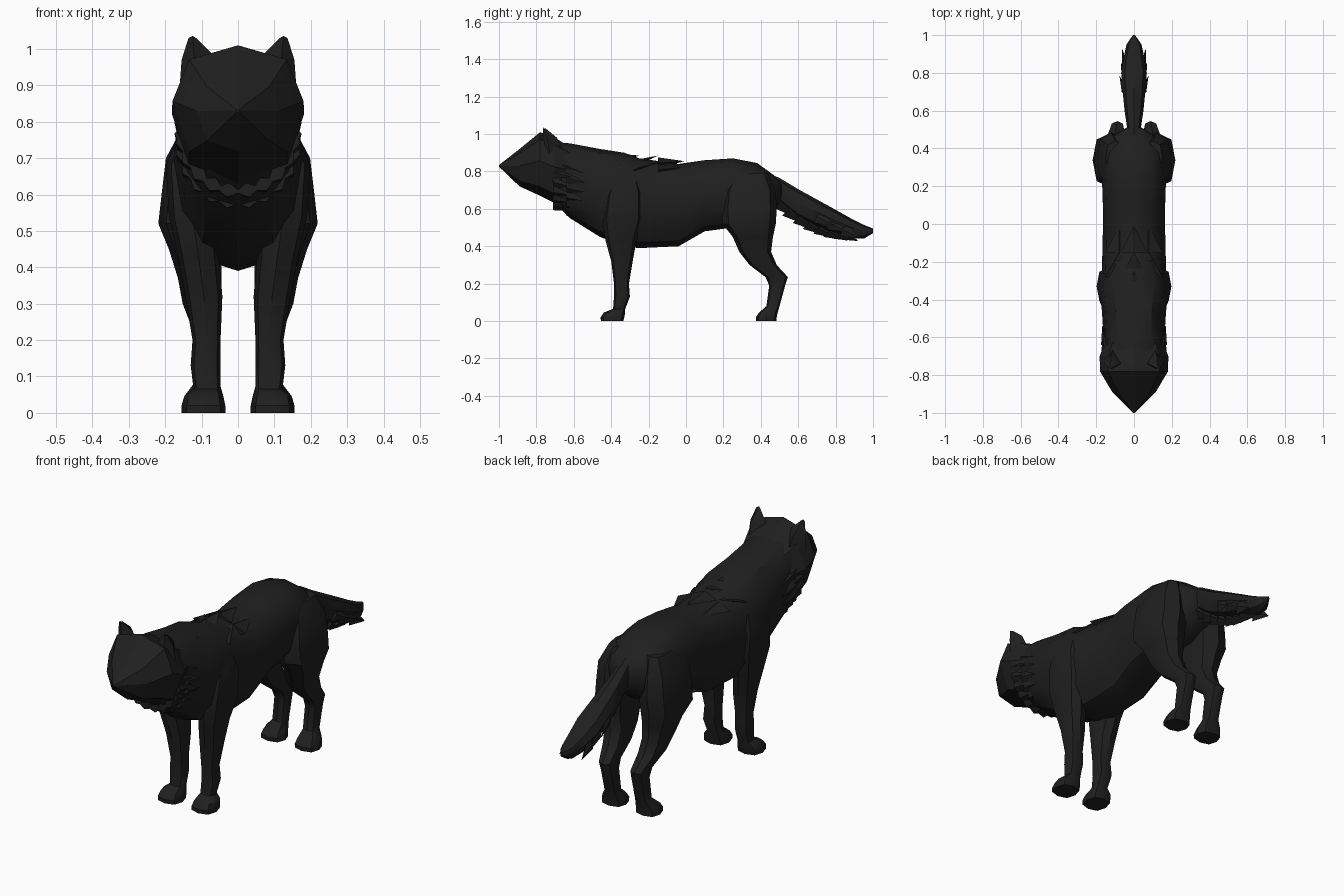
import bpy, bmesh, math
from mathutils import Vector

default = bpy.data.objects.get("Cube")
if default:
    bpy.data.objects.remove(default, do_unlink=True)

fur = bpy.data.materials.new("black_fur")
fur.use_nodes = True
fur.diffuse_color = (0.014, 0.014, 0.014, 1)
shader = fur.node_tree.nodes["Principled BSDF"]
shader.inputs["Base Color"].default_value = fur.diffuse_color
shader.inputs["Roughness"].default_value = 0.9


def finish(name, bm, mirrored=False, angle=35):
    """Turn a bmesh into a shaded object, optionally mirrored left to right."""
    bmesh.ops.recalc_face_normals(bm, faces=bm.faces)
    mesh = bpy.data.meshes.new(name)
    bm.to_mesh(mesh)
    bm.free()
    mesh.materials.append(fur)
    part = bpy.data.objects.new(name, mesh)
    bpy.context.collection.objects.link(part)
    bpy.ops.object.select_all(action="DESELECT")
    part.select_set(True)
    bpy.context.view_layer.objects.active = part
    bpy.ops.object.shade_smooth_by_angle(angle=math.radians(angle))
    if mirrored:
        part.modifiers.new("Mirror", "MIRROR").use_mirror_merge = False
    return part


def bridge(bm, rings):
    """Skin a list of point rings and cap both ends."""
    loops = [[bm.verts.new(p) for p in ring] for ring in rings]
    for a, b in zip(loops, loops[1:]):
        count = len(a)
        for i in range(count):
            j = (i + 1) % count
            bm.faces.new((a[i], a[j], b[j], b[i]))
    bm.faces.new(loops[0])
    bm.faces.new(loops[-1])


def oval(sides, power, turn=0.0):
    """Unit rounded outline; a smaller power gives a boxier shape."""
    for i in range(sides):
        t = math.tau * (i + turn) / sides
        c, s = math.cos(t), math.sin(t)
        yield (math.copysign(abs(c) ** power, c), math.copysign(abs(s) ** power, s))


def trunk(name, stations, sides, power, waist=0.55, angle=35):
    """Loft along y; every station is y, top, bottom, half width."""
    bm = bmesh.new()
    rings = []
    for y, top, bottom, half in stations:
        mid = bottom + (top - bottom) * waist
        rings.append([(half * u, y, mid + v * (top - mid if v > 0 else mid - bottom))
                      for u, v in oval(sides, power)])
    bridge(bm, rings)
    return finish(name, bm, angle=angle)


def limb(name, stations):
    """Loft down z; every station is z, front, back, inner, outer."""
    bm = bmesh.new()
    rings = []
    for z, front, back, inner, outer in stations:
        x, y = (inner + outer) / 2, (front + back) / 2
        rings.append([(x + u * (outer - inner) / 2, y + v * (back - front) / 2, z)
                      for u, v in oval(8, 0.75)])
    bridge(bm, rings)
    return finish(name, bm, mirrored=True)


def tuft(bm, root, tip, side, lift):
    """A thin pointed wedge of fur between root and tip."""
    root, tip, side, lift = map(Vector, (root, tip, side, lift))
    left, right = bm.verts.new(root - side), bm.verts.new(root + side)
    crest, under = bm.verts.new(root + lift), bm.verts.new(root - lift)
    end = bm.verts.new(tip)
    for a, b in ((left, crest), (crest, right), (right, under), (under, left)):
        bm.faces.new((a, b, end))
    bm.faces.new((left, under, right, crest))


# Torso and neck
trunk("body", [
    (-0.74, 0.96, 0.67, 0.14), (-0.62, 0.95, 0.55, 0.16),
    (-0.46, 0.92, 0.45, 0.17), (-0.33, 0.9, 0.4, 0.185),
    (-0.25, 0.87, 0.39, 0.17), (-0.04, 0.84, 0.4, 0.165),
    (0.1, 0.86, 0.48, 0.165), (0.25, 0.87, 0.5, 0.17),
    (0.38, 0.845, 0.52, 0.16), (0.47, 0.78, 0.58, 0.11),
    (0.51, 0.74, 0.65, 0.04)], 12, 0.85)

# Blunt faceted head
trunk("head", [
    (-1, 0.834, 0.826, 0.004), (-0.89, 0.92, 0.72, 0.115),
    (-0.78, 1.01, 0.67, 0.18), (-0.7, 0.98, 0.63, 0.182),
    (-0.62, 0.93, 0.66, 0.15)], 8, 0.85, angle=15)

# Ears
ear = bmesh.new()
bridge(ear, [
    [(0.06, -0.74, 0.95), (0.12, -0.78, 0.92), (0.16, -0.73, 0.9), (0.11, -0.66, 0.91)],
    [(0.075, -0.74, 0.99), (0.12, -0.765, 0.98), (0.155, -0.74, 0.97), (0.12, -0.69, 0.98)],
    [(0.115, -0.76, 1.03), (0.125, -0.765, 1.036), (0.136, -0.76, 1.03), (0.125, -0.75, 1.03)]])
finish("ears", ear, mirrored=True)

# Legs with paws
limb("front_legs", [
    (0.78, -0.38, -0.26, 0.08, 0.16), (0.68, -0.43, -0.23, 0.07, 0.198),
    (0.54, -0.45, -0.23, 0.06, 0.19), (0.43, -0.43, -0.265, 0.052, 0.165),
    (0.32, -0.4, -0.285, 0.043, 0.145), (0.2, -0.385, -0.305, 0.048, 0.125),
    (0.13, -0.385, -0.3, 0.048, 0.13), (0.065, -0.39, -0.325, 0.048, 0.122),
    (0.045, -0.44, -0.325, 0.04, 0.148), (0.02, -0.457, -0.33, 0.035, 0.155),
    (0, -0.455, -0.335, 0.035, 0.155)])
limb("hind_legs", [
    (0.79, 0.26, 0.44, 0.05, 0.15), (0.7, 0.2, 0.48, 0.04, 0.198),
    (0.6, 0.19, 0.485, 0.03, 0.21), (0.52, 0.195, 0.48, 0.035, 0.219),
    (0.45, 0.25, 0.465, 0.045, 0.19), (0.37, 0.285, 0.455, 0.045, 0.165),
    (0.3, 0.34, 0.485, 0.045, 0.152), (0.235, 0.425, 0.545, 0.05, 0.127),
    (0.19, 0.445, 0.53, 0.05, 0.122), (0.08, 0.43, 0.5, 0.05, 0.122),
    (0.045, 0.39, 0.49, 0.04, 0.148), (0.02, 0.373, 0.485, 0.035, 0.155),
    (0, 0.375, 0.485, 0.035, 0.155)])

# Bushy tail
trunk("tail", [
    (0.42, 0.8, 0.68, 0.04), (0.5, 0.765, 0.63, 0.035),
    (0.6, 0.705, 0.55, 0.05), (0.7, 0.65, 0.5, 0.06),
    (0.8, 0.595, 0.465, 0.068), (0.88, 0.55, 0.445, 0.055),
    (0.95, 0.515, 0.44, 0.04), (1, 0.495, 0.47, 0.006)], 8, 0.95)

# Ragged fringe under and beside the tail
fringe = bmesh.new()
for i in range(7):
    y = 0.49 + i * 0.055
    z = 0.64 - i * 0.05 + i * i * 0.0036
    tuft(fringe, (0, y, z), (0, y + 0.1, z - 0.09 + i * 0.008), (0.03, 0, 0), (0, 0.03, 0.03))
for s in (-1, 1):
    for i in range(3):
        y = 0.7 + i * 0.07
        z = 0.56 - i * 0.035
        tuft(fringe, (s * 0.05, y, z), (s * (0.078 - i * 0.008), y + 0.09, z - 0.05),
             (0.015, 0, 0), (0, 0.02, 0.035))
finish("tail_fringe", fringe)

# Ruff of fur behind the cheeks
ruff = bmesh.new()
for i in range(9):
    t = math.radians(-80 + i * 17)
    x, z = 0.155 * math.cos(t), 0.78 + 0.17 * math.sin(t)
    across = (-0.035 * math.sin(t), 0, 0.035 * math.cos(t))
    out = (0.02 * math.cos(t), 0, 0.02 * math.sin(t))
    for row in range(2):
        y = -0.71 + row * 0.07
        drop = row * 0.03
        tuft(ruff, (x, y, z - drop), (x * 1.09, y + 0.1, z - drop - 0.025), across, out)
finish("neck_ruff", ruff, mirrored=True)

# Overlapping fur flaps on the back
flaps = bmesh.new()
for s in (-1, 0, 1):
    x, low = s * 0.08, abs(s) * 0.035
    tuft(flaps, (x, -0.36, 0.87 - low), (x, -0.25, 0.885 - low), (0.06, 0, 0), (0, 0, 0.025))
    tuft(flaps, (x, -0.28, 0.84 - low), (x, -0.15, 0.885 - low), (0.07, 0, 0), (0, 0, 0.02))
    tuft(flaps, (x, -0.15, 0.845 - low), (x, -0.01, 0.855 - low), (0.07, 0, 0), (0, 0, 0.03))
finish("back_flaps", flaps)
